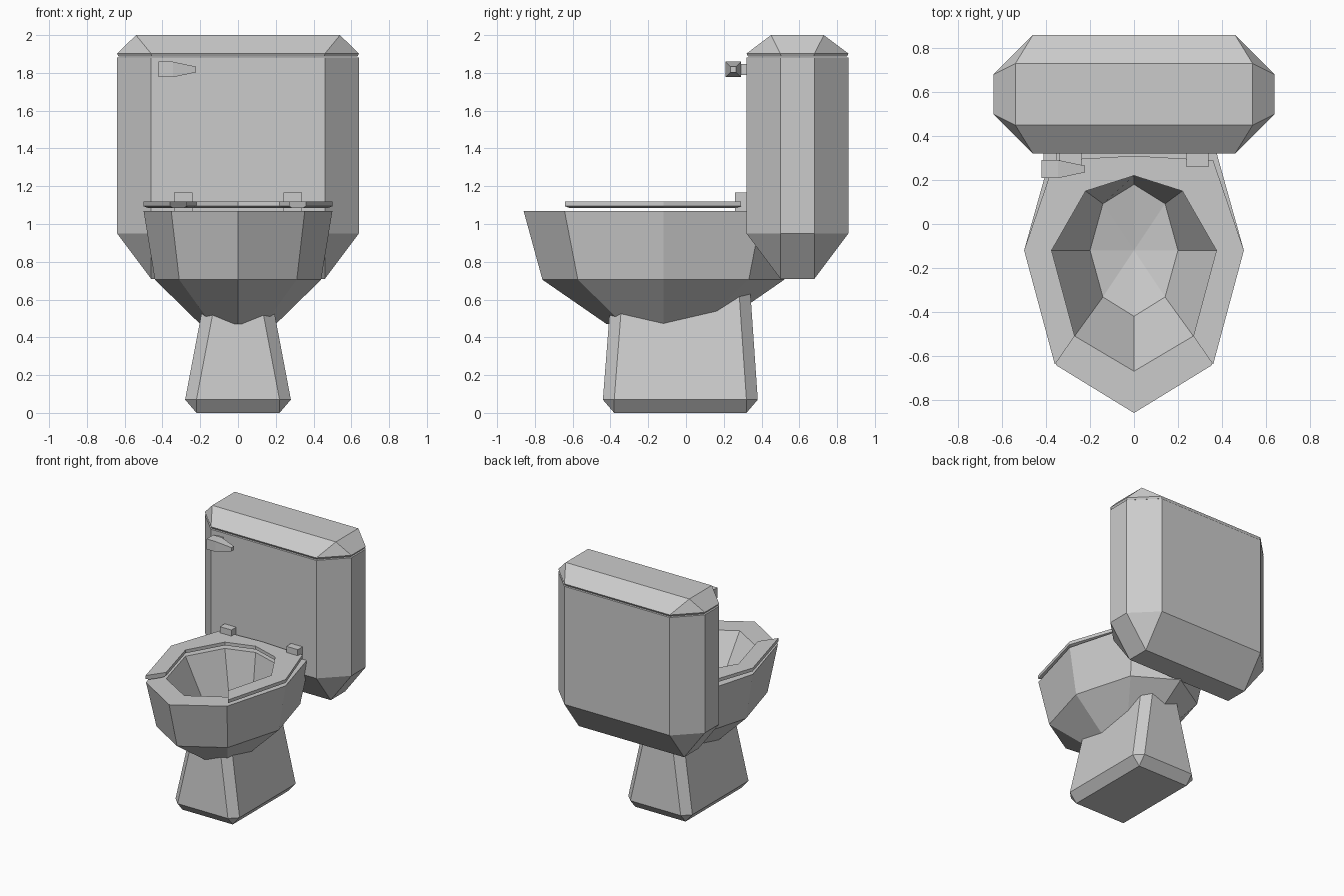
import bpy, bmesh, math
from mathutils import Vector

if "Cube" in bpy.data.objects:
    bpy.data.objects.remove(bpy.data.objects["Cube"])


def loft(name, rings, cap_start=True, cap_end=True):
    """Skin a list of equal-length point rings; coincident points are merged."""
    bm = bmesh.new()
    vs = [[bm.verts.new(p) for p in r] for r in rings]
    n = len(rings[0])
    for a, b in zip(vs, vs[1:]):
        for i in range(n):
            j = (i + 1) % n
            bm.faces.new((a[i], a[j], b[j], b[i]))
    if cap_start:
        bm.faces.new(vs[0][::-1])
    if cap_end:
        bm.faces.new(vs[-1])
    bmesh.ops.remove_doubles(bm, verts=bm.verts[:], dist=0.0005)
    bmesh.ops.recalc_face_normals(bm, faces=bm.faces[:])
    me = bpy.data.meshes.new(name)
    bm.to_mesh(me)
    bm.free()
    ob = bpy.data.objects.new(name, me)
    bpy.context.collection.objects.link(ob)
    return ob


def chamfer_rect(x, y0, y1, c, z):
    """Rectangle with cut corners; c = 0 collapses to four corners."""
    return [(x - c, y0, z), (x, y0 + c, z), (x, y1 - c, z), (x - c, y1, z),
            (c - x, y1, z), (-x, y1 - c, z), (-x, y0 + c, z), (c - x, y0, z)]


def octagon(rx, ry, z, cy=-0.12):
    return [(rx * math.sin(k * math.pi / 4), cy - ry * math.cos(k * math.pi / 4), z)
            for k in range(8)]


def box(name, x0, x1, y0, y1, z0, z1):
    return loft(name, [[(x0, y0, z), (x1, y0, z), (x1, y1, z), (x0, y1, z)] for z in (z0, z1)])


# Tank and lid
loft("tank", [chamfer_rect(.46, .50, .68, 0, .71),
              chamfer_rect(.64, .32, .86, .18, .95),
              chamfer_rect(.64, .32, .86, .18, 1.882)])
loft("tank_lid", [chamfer_rect(.632, .328, .852, .175, 1.887),
                  chamfer_rect(.64, .32, .86, .18, 1.902),
                  chamfer_rect(.54, .45, .73, 0, 2.0)])

# Pedestal
loft("pedestal", [chamfer_rect(.22, -.38, .32, 0, 0),
                  chamfer_rect(.28, -.44, .38, .06, .07),
                  chamfer_rect(.17, -.395, .34, .06, .65)])

# Inner rim outline, shared by bowl and seat (front to back, right half)
outer = [(.36, -.64), (.50, -.12), (.36, .29), (0, .31)]
inner = [(.27, -.51), (.375, -.12), (.22, .15), (0, .22)]


def mirror(half):
    return half + [(-x, y) for x, y in half[-2::-1]]


# Bowl: outer shell, flat rim, hollow basin
rim = [(0, -.67, 1.07)] + [(x, y, 1.07) for x, y in mirror(inner)]
loft("bowl", [octagon(.20, .30, .47), octagon(.44, .64, .705), octagon(.50, .74, 1.07),
              rim, octagon(.20, .30, .72), octagon(0, 0, .66)], cap_end=False)

# Open-front seat, swept section by section
stations = []
for o, i in zip(mirror(outer), mirror(inner)):
    o, i = Vector(o), Vector(i)
    o2, i2 = o.lerp(i, .2), i.lerp(o, .2)
    stations.append([(*o, 1.12), (*i, 1.12), (*i, 1.094),
                     (*i2, 1.084), (*o2, 1.084), (*o, 1.094)])
loft("seat", stations)

# Hinges
for side, x in (("left", -.29), ("right", .29)):
    box("hinge_" + side, x - .05, x + .05, .26, .33, 1.07, 1.168)


# Flush lever and its pivot
def lever_section(x, h):
    return [(x, .25 + a * h, 1.818 + b * h) for a, b in ((-1, -1), (1, -1), (1, 1), (-1, 1))]


loft("flush_lever", [lever_section(-.42, .041), lever_section(-.345, .041),
                     lever_section(-.222, .015)])
box("lever_pivot", -.412, -.352, .28, .33, 1.788, 1.848)
